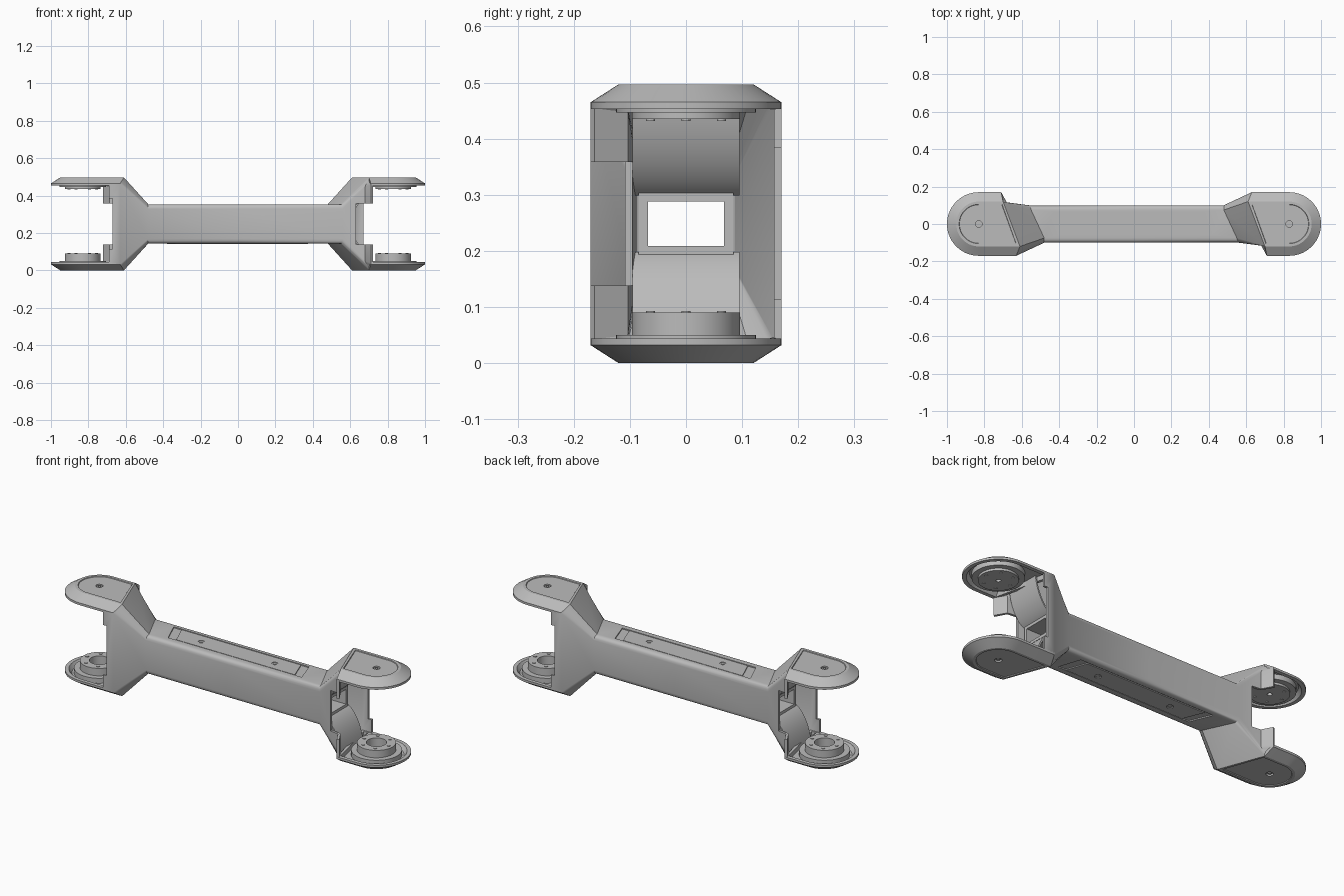
import bpy, bmesh, math
from mathutils import Matrix, Vector

if "Cube" in bpy.data.objects:
    bpy.data.objects.remove(bpy.data.objects["Cube"])

MID = 0.2485          # half of the total height
HUB_X = 0.83          # joint axis
TURN = Matrix.Rotation(math.pi, 4, 'Z')

grey = bpy.data.materials.new("plain_grey")
grey.use_nodes = True
COLOR = (0.5, 0.5, 0.5, 1)
grey.diffuse_color = COLOR
grey.node_tree.nodes["Principled BSDF"].inputs["Base Color"].default_value = COLOR


def activate(obj):
    bpy.ops.object.select_all(action='DESELECT')
    obj.select_set(True)
    bpy.context.view_layer.objects.active = obj


def finish(name, bm, matrix=None):
    if matrix:
        bm.transform(matrix)
    bmesh.ops.recalc_face_normals(bm, faces=bm.faces)
    mesh = bpy.data.meshes.new(name)
    bm.to_mesh(mesh)
    bm.free()
    mesh.materials.append(grey)
    obj = bpy.data.objects.new(name, mesh)
    bpy.context.collection.objects.link(obj)
    return obj


def smooth(obj):
    activate(obj)
    bpy.ops.object.shade_smooth_by_angle(angle=math.radians(32))


def apply(obj, kind, **settings):
    mod = obj.modifiers.new(kind, kind)
    for key, value in settings.items():
        setattr(mod, key, value)
    activate(obj)
    bpy.ops.object.modifier_apply(modifier=mod.name)


def cut(obj, cutter):
    cutter.hide_render = True
    apply(obj, 'BOOLEAN', operation='DIFFERENCE', solver='EXACT', object=cutter)
    bpy.data.objects.remove(cutter)


def loft(bm, rings, caps=False, closed=False):
    loops = [[bm.verts.new(p) for p in ring] for ring in rings]
    pairs = list(zip(loops, loops[1:])) + ([(loops[-1], loops[0])] if closed else [])
    for a, b in pairs:
        for i in range(len(a)):
            j = (i + 1) % len(a)
            bm.faces.new((a[i], a[j], b[j], b[i]))
    if caps:
        bm.faces.new(loops[0])
        bm.faces.new(loops[-1])
    return loops


def prism(name, outline, z0, z1):
    bm = bmesh.new()
    loft(bm, [[(x, y, z) for x, y in outline] for z in (z0, z1)], caps=True)
    return finish(name, bm)


def box(name, x0, x1, y0, y1, z0, z1):
    return prism(name, [(x0, y0), (x1, y0), (x1, y1), (x0, y1)], z0, z1)


def circle(x, y, r, n=24):
    return [(x + r * math.cos(2 * math.pi * i / n), y + r * math.sin(2 * math.pi * i / n))
            for i in range(n)]


def arm_ring(plus, minus, rounding):
    """Section with four corners, each blending from its side to its top point."""
    points = []
    for sy, sz, rev in ((1, 1, False), (-1, 1, True), (-1, -1, False), (1, -1, True)):
        xs, ys, zs, xt, yt, zt = plus if sy > 0 else minus
        side = Vector((xs, sy * ys, MID + sz * zs))
        top = Vector((xt, sy * yt, MID + sz * zt))
        corner = Vector(((xs + xt) / 2, sy * ys, MID + sz * zt))
        arc = []
        for i in range(5):
            t = i / 4
            flat = side.lerp(top, t)
            bend = side.lerp(corner, t).lerp(corner.lerp(top, t), t)
            arc.append(flat.lerp(bend, rounding))
        points += arc[::-1] if rev else arc
    return points


# Hollow arm shell: half is lofted, then turned about the vertical axis
bm = bmesh.new()
beam = (0.10, 0.08)
loft(bm, [
    arm_ring((0, 0.10, 0.08, 0, 0.075, 0.105), (0, 0.10, 0.08, 0, 0.075, 0.105), 1),
    arm_ring((0.48, 0.10, 0.08, 0.48, 0.075, 0.105), (0.56, 0.10, 0.08, 0.55, 0.075, 0.105), 1),
    arm_ring((0.63, 0.17, 0.216, 0.61, 0.12, MID), (0.68, 0.115, 0.20, 0.70, 0.12, MID), 0),
    arm_ring((0.69, 0.17, 0.208, 0.65, 0.12, 0.238), (0.71, 0.17, 0.208, 0.71, 0.12, 0.238), 0),
])
half = bmesh.ops.duplicate(bm, geom=bm.verts[:] + bm.edges[:] + bm.faces[:])["geom"]
bmesh.ops.transform(bm, matrix=TURN, verts=[v for v in half if isinstance(v, bmesh.types.BMVert)])
bmesh.ops.remove_doubles(bm, verts=bm.verts, dist=0.0005)
arm = finish("arm_shell", bm)
apply(arm, 'SOLIDIFY', thickness=0.014, offset=-1)

# Wall notches at both ends, and slanted panel recesses above and below
for s in (1, -1):
    for x0, x1, y0, y1, h in ((0.63, 0.8, -0.2, -0.09, 0.11), (0.67, 0.8, 0.11, 0.2, 0.135)):
        xs, ys = sorted((s * x0, s * x1)), sorted((s * y0, s * y1))
        cut(arm, box("notch_cutter", *xs, *ys, MID - h, MID + h))
    z = MID + s * 0.105
    panel = [(-0.43, 0.065), (0.38, 0.065), (0.42, -0.055), (-0.38, -0.055)]
    cut(arm, prism("panel_cutter", panel, z - 0.006, z + 0.006))
smooth(arm)

# Raised panel plates with screws
for s, side in ((1, "top"), (-1, "bottom")):
    z = MID + s * 0.103
    plate = prism(side + "_panel", [(-0.38, 0.06), (0.335, 0.06), (0.375, -0.05), (-0.335, -0.05)],
                  z - 0.004, z + 0.001)
    for x in (-0.22, 0.22):
        cut(plate, prism("screw_cutter", circle(x, 0, 0.017), z - 0.002, z + 0.01)
            if s > 0 else prism("screw_cutter", circle(x, 0, 0.017), z - 0.01, z))
        prism(side + "_panel_screw", circle(x, 0, 0.009, 6), z - 0.003, z + 0.001)

# Rectangular inner tube along the beam
tube = bmesh.new()
rects = [(-0.6, 0.085, 0.055), (0.6, 0.085, 0.055), (0.6, 0.068, 0.04), (-0.6, 0.068, 0.04)]
loft(tube, [[(x, a * y, MID + b * z) for a, b in ((1, 1), (-1, 1), (-1, -1), (1, -1))]
            for x, y, z in rects], closed=True)
finish("inner_tube", tube)


def pad_ring(r, x_plus, x_minus, z, n=28):
    pts = [(HUB_X + r * math.cos(a), r * math.sin(a), z)
           for a in (math.pi * (i / n - 0.5) for i in range(n + 1))]
    return pts + [(x_plus, r, z), (x_minus, -r, z)]


def spun(name, profile, matrix):
    """Closed profile of (radius, height) turned around the joint axis."""
    bm = bmesh.new()
    loft(bm, [[(x, y, z) for x, y in circle(HUB_X, 0, r, 40)] for r, z in profile], closed=True)
    smooth(finish(name, bm, matrix))


FLIP = Matrix.Translation((0, 0, 2 * MID)) @ Matrix.Scale(-1, 4, (0, 0, 1))

for end, turn in (("left", Matrix.Identity(4)), ("right", TURN)):
    for level, flip in (("upper", Matrix.Identity(4)), ("lower", FLIP)):
        m = turn @ flip
        name = end + "_" + level
        # Chamfered fork plate with inset top and hollow underside
        bm = bmesh.new()
        loft(bm, [
            pad_ring(0.135, 0.66, 0.72, 0.474), pad_ring(0.150, 0.65, 0.72, 0.453),
            pad_ring(0.170, 0.63, 0.71, 0.453), pad_ring(0.170, 0.63, 0.71, 0.465),
            pad_ring(0.120, 0.61, 0.70, 0.497), pad_ring(0.105, 0.63, 0.705, 0.497),
            pad_ring(0.103, 0.632, 0.707, 0.493)], caps=True)
        pad = finish(name + "_plate", bm, m)
        hole = prism("screw_cutter", circle(HUB_X, 0, 0.018), 0.484, 0.51)
        hole.data.transform(m)
        if level == "lower":
            hole.data.flip_normals()
        cut(pad, hole)
        smooth(pad)
        screw = prism(name + "_screw", circle(HUB_X, 0, 0.009, 6), 0.48, 0.491)
        screw.data.transform(m)

        # Joint hub: solid disc above, taller open ring below
        face, bore = (0.435, 0.012) if level == "upper" else (0.407, 0.05)
        spun(name + "_hub", [(0.096, 0.48), (0.096, face), (bore, face), (bore, 0.48)], m)
        spun(name + "_hub_flange", [(0.125, 0.476), (0.125, 0.447), (0.09, 0.447), (0.09, 0.476)], m)
        for i in range(6):
            x, y = circle(HUB_X, 0, 0.073, 6)[i]
            bolt = prism(name + "_bolt", circle(x, y, 0.008, 12), face - 0.003, face + 0.005)
            bolt.data.transform(m)

        # Curved guide sheet between the inner tube and the plate
        bm = bmesh.new()
        curve = [(0.57, 0.303)]
        for i in range(13):
            t = i / 12
            curve.append((0.59 + 0.07 * math.sin(t * math.pi / 2) + 0.02 * t * t,
                          0.303 + 0.172 * (0.4 * t + 0.6 * t * t)))
        rows = [[bm.verts.new((x, y, z)) for x, z in curve] for y in (-0.095, 0.095)]
        for i in range(len(curve) - 1):
            bm.faces.new((rows[0][i], rows[0][i + 1], rows[1][i + 1], rows[1][i]))
        guide = finish(name + "_guide", bm, m)
        apply(guide, 'SOLIDIFY', thickness=0.008, offset=0)
        smooth(guide)
